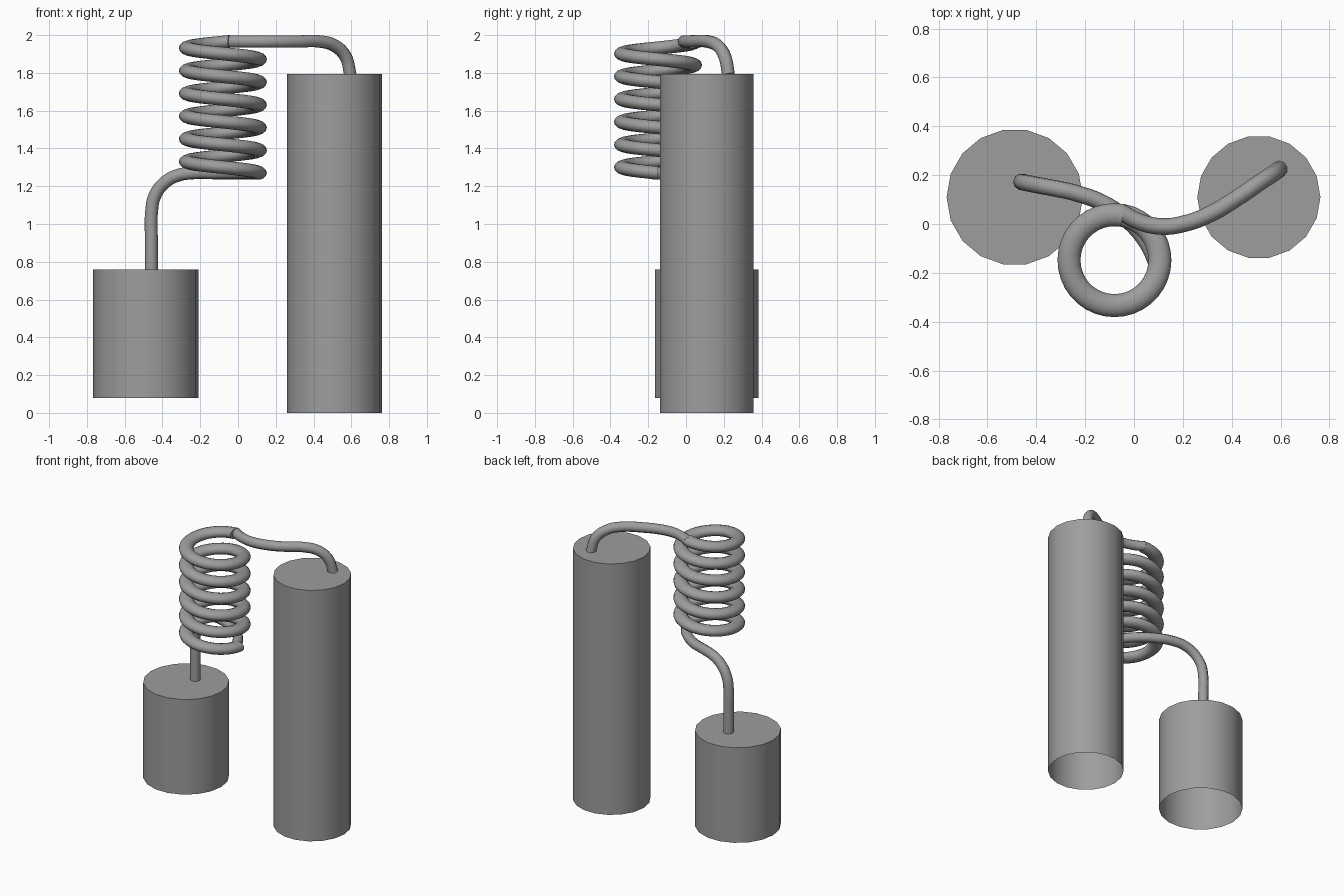
import bpy, bmesh
from math import sin, cos, pi, radians
from mathutils import Matrix

if "Cube" in bpy.data.objects:
    bpy.data.objects.remove(bpy.data.objects["Cube"])

# Dark grey for every part
grey = bpy.data.materials.new("dark_grey")
grey.diffuse_color = (0.34, 0.34, 0.34, 1)
grey.use_nodes = True
grey.node_tree.nodes["Principled BSDF"].inputs["Base Color"].default_value = grey.diffuse_color


def link(name, data):
    data.materials.append(grey)
    obj = bpy.data.objects.new(name, data)
    bpy.context.collection.objects.link(obj)
    return obj


def finish(bm, name):
    bmesh.ops.recalc_face_normals(bm, faces=bm.faces)
    mesh = bpy.data.meshes.new(name)
    bm.to_mesh(mesh)
    bm.free()
    obj = link(name, mesh)
    bpy.ops.object.select_all(action='DESELECT')
    obj.select_set(True)
    bpy.context.view_layer.objects.active = obj
    bpy.ops.object.shade_smooth_by_angle(angle=radians(35))
    return obj


def tank(name, x, y, z0, z1, r):
    # 18-sided drum, closed on top and open underneath
    bm = bmesh.new()
    bmesh.ops.create_cone(bm, cap_ends=True, segments=18, radius1=r, radius2=r, depth=z1 - z0,
                          matrix=Matrix.Translation((x, y, (z0 + z1) / 2)) @ Matrix.Rotation(pi / 2, 4, 'Z'))
    bm.normal_update()
    bmesh.ops.delete(bm, geom=[f for f in bm.faces if f.normal.z < -0.9], context='FACES_ONLY')
    return finish(bm, name)


def coil(name, cx, cy, z0, radius, pitch, turns, rh, rv, sides=14, per_turn=36):
    # Oval section swept clockwise up a helix
    bm = bmesh.new()
    n = round(turns * per_turn)
    rings = []
    for i in range(n + 1):
        t = turns * i / n
        a = -2 * pi * t
        ring = []
        for k in range(sides):
            p = 2 * pi * k / sides
            d = radius + rh * cos(p)
            ring.append(bm.verts.new((cx + d * cos(a), cy + d * sin(a), z0 + pitch * t + rv * sin(p))))
        rings.append(ring)
    for a, b in zip(rings, rings[1:]):
        for k in range(sides):
            j = (k + 1) % sides
            bm.faces.new((a[k], a[j], b[j], b[k]))
    bm.faces.new(rings[0])
    bm.faces.new(rings[-1])
    return finish(bm, name)


def pipe(name, points, r):
    # Round pipe along a smooth path
    cu = bpy.data.curves.new(name, 'CURVE')
    cu.dimensions = '3D'
    cu.bevel_depth = r
    cu.bevel_resolution = 3
    cu.resolution_u = 6
    cu.use_fill_caps = True
    sp = cu.splines.new('BEZIER')
    sp.bezier_points.add(len(points) - 1)
    for bp, co in zip(sp.bezier_points, points):
        bp.co = co
        bp.handle_left_type = bp.handle_right_type = 'AUTO'
    return link(name, cu)


# Two drums
tank("tall_tank", 0.511, 0.11, 0.0, 1.795, 0.252)
tank("short_tank", -0.488, 0.11, 0.08, 0.76, 0.279)

# Coil between them
coil("coil", -0.08, -0.148, 1.27, 0.186, 0.1203, 5.78, 0.047, 0.036)

# Upper pipe from coil to tall drum
pipe("upper_pipe", [(-0.055, 0.05, 1.966), (0.02, 0.01, 1.966), (0.11, -0.01, 1.966),
                    (0.2, 0.0, 1.966), (0.31, 0.04, 1.966), (0.435, 0.115, 1.966),
                    (0.515, 0.17, 1.942), (0.57, 0.206, 1.885), (0.595, 0.225, 1.79)], 0.034)

# Lower pipe from coil to short drum
pipe("lower_pipe", [(-0.458, 0.172, 0.755), (-0.458, 0.172, 0.9), (-0.458, 0.172, 1.06),
                    (-0.44, 0.168, 1.15), (-0.385, 0.157, 1.222), (-0.32, 0.145, 1.257),
                    (-0.24, 0.127, 1.27), (-0.12, 0.082, 1.27), (-0.02, 0.01, 1.27),
                    (0.055, -0.08, 1.27), (0.1, -0.18, 1.27)], 0.034)
